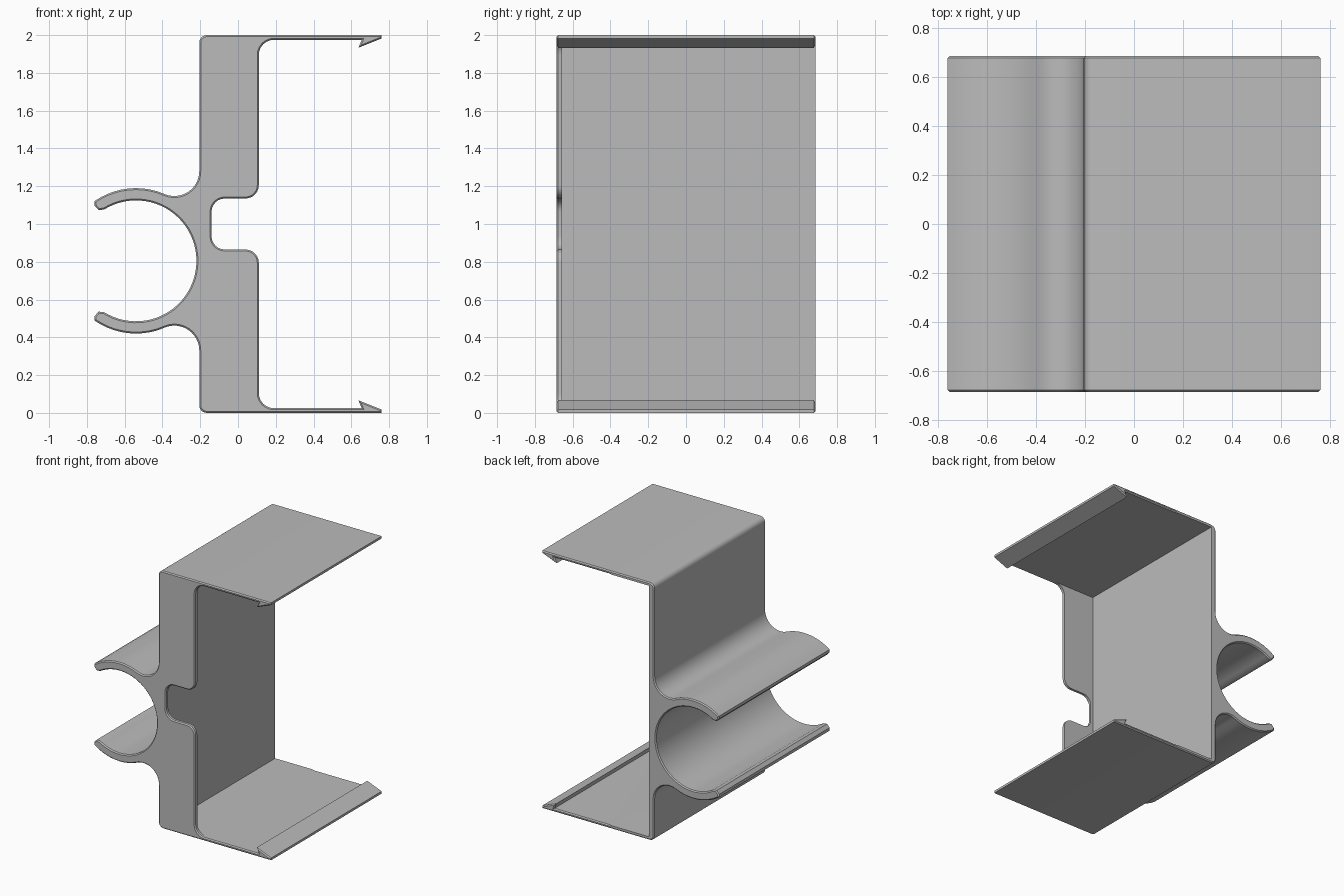
import bpy, bmesh, math
from mathutils import Vector

if "Cube" in bpy.data.objects:
    bpy.data.objects.remove(bpy.data.objects["Cube"])

HALF_DEPTH = 0.685
CLIP_X, CLIP_Z = -0.54, 0.805
WALL_X = -0.205


def arc(cx, cz, r, start, end, steps):
    angles = [math.radians(start + (end - start) * i / steps) for i in range(steps + 1)]
    return [(cx + r * math.cos(a), cz + r * math.sin(a)) for a in angles]


def rounded(prev, corner, nxt, r, steps=6):
    """Round a right-angled corner with radius r."""
    p = Vector(corner)
    a = (Vector(prev) - p).normalized() * r
    b = (Vector(nxt) - p).normalized() * r
    points = []
    for i in range(steps + 1):
        t = math.pi / 2 * i / steps
        points.append(tuple(p + a * (1 - math.sin(t)) + b * (1 - math.cos(t))))
    return points


def flip(points, centre):
    return [(x, 2 * centre - z) for x, z in reversed(points)]


# Upper half of the open side: notch, web edge, thin arm and barbed tip
path = [(-0.14, 1.0), (-0.14, 1.135), (0.11, 1.135), (0.11, 1.975), (0.655, 1.975)]
arm = []
for i, radius in enumerate((0.07, 0.07, 0.08)):
    arm += rounded(path[i], path[i + 1], path[i + 2], radius)
arm += [(0.655, 1.975), (0.637, 1.933), (0.76, 1.982), (0.76, 2.0)]
arm += rounded((0, 2), (WALL_X, 2), (WALL_X, 1), 0.04)

# Upper half of the pipe clip: root fillet, outer curve and blunt lip
jaw = arc(-0.337, 1.28, 0.132, 0, -113, 12)
jaw += arc(CLIP_X, CLIP_Z, 0.385, 67, 125, 10)[1:]
jaw += [(-0.76, 1.098), (-0.738, 1.074)]
bore = arc(CLIP_X, CLIP_Z, 0.32, 122, -122, 48)

outline = arm + jaw + bore + flip(jaw, CLIP_Z) + flip(arm, 1.0)

# Extruded bracket body with softened end edges
bm = bmesh.new()
cap = bm.faces.new([bm.verts.new((x, -HALF_DEPTH, z)) for x, z in outline])
grown = bmesh.ops.extrude_face_region(bm, geom=[cap])["geom"]
for v in grown:
    if isinstance(v, bmesh.types.BMVert):
        v.co.y = HALF_DEPTH
bmesh.ops.recalc_face_normals(bm, faces=bm.faces)
end_edges = [e for e in bm.edges if abs(e.verts[0].co.y - e.verts[1].co.y) < 0.001]
bmesh.ops.bevel(bm, geom=end_edges, offset=0.008, segments=1,
                affect='EDGES', clamp_overlap=False)
mesh = bpy.data.meshes.new("clip_bracket")
bm.to_mesh(mesh)
bm.free()
bracket = bpy.data.objects.new("clip_bracket", mesh)
bpy.context.collection.objects.link(bracket)

# Hollow behind the front web
low = Vector((-0.16, -0.657, 0.025))
high = Vector((0.19, 1.0, 1.975))
bpy.ops.mesh.primitive_cube_add(size=1, location=(low + high) / 2)
cutter = bpy.context.object
cutter.name = "pocket_cutter"
cutter.scale = high - low
cutter.hide_render = True

hollow = bracket.modifiers.new("hollow", 'BOOLEAN')
hollow.operation = 'DIFFERENCE'
hollow.solver = 'EXACT'
hollow.object = cutter
bpy.ops.object.select_all(action='DESELECT')
bpy.context.view_layer.objects.active = bracket
bracket.select_set(True)
bpy.ops.object.modifier_apply(modifier="hollow")
bpy.data.objects.remove(cutter)

# Plain grey plastic
grey = bpy.data.materials.new("grey_plastic")
grey.use_nodes = True
colour = (0.5, 0.5, 0.5, 1)
grey.diffuse_color = colour
grey.node_tree.nodes["Principled BSDF"].inputs["Base Color"].default_value = colour
bracket.data.materials.clear()
bracket.data.materials.append(grey)
bpy.ops.object.shade_smooth_by_angle(angle=math.radians(30))
